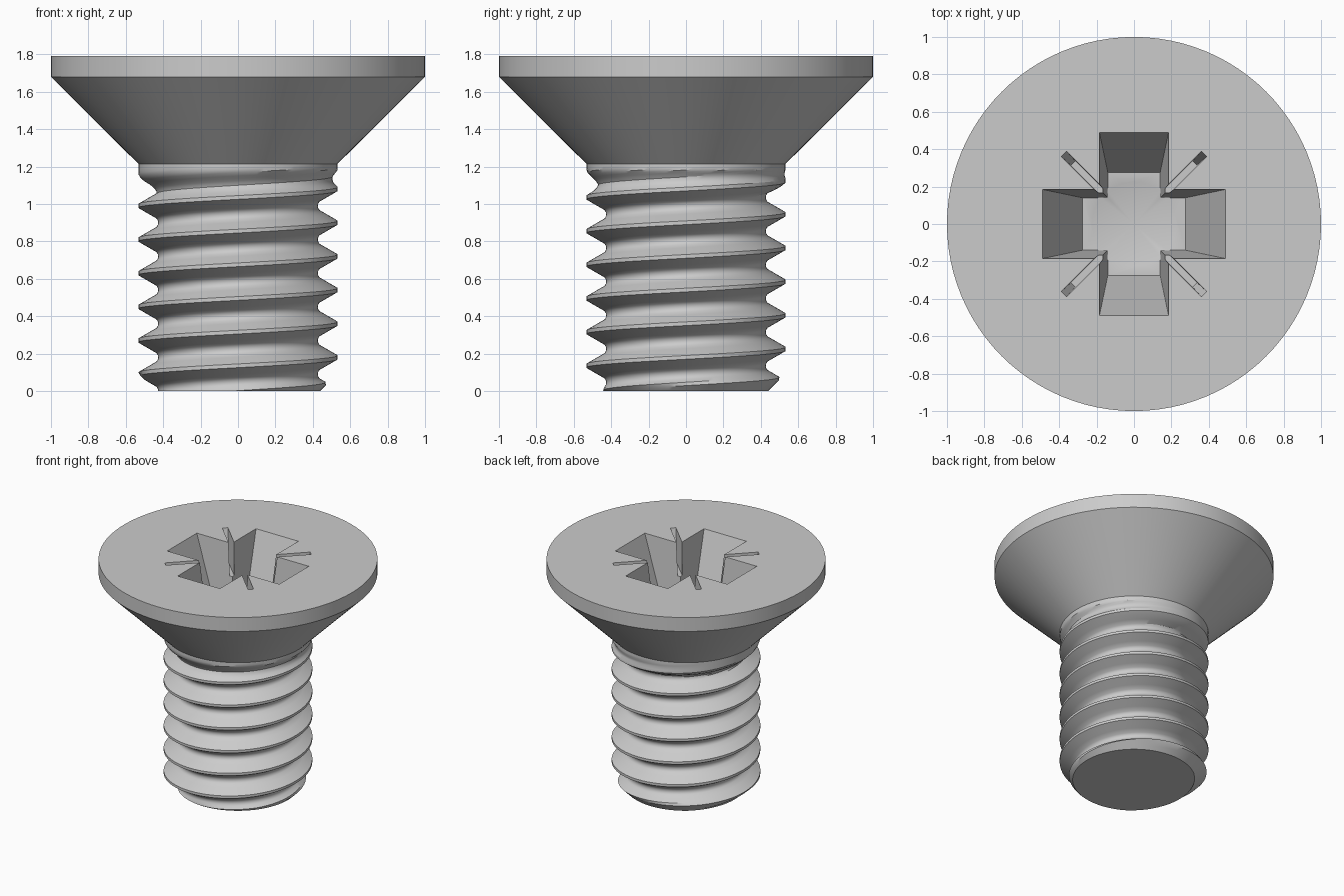
import bpy, bmesh, math
from mathutils import Matrix

if "Cube" in bpy.data.objects:
    bpy.data.objects.remove(bpy.data.objects["Cube"])

N = 96            # columns around the axis
PITCH = 0.18
NECK = 1.215      # underside of the head
TOP = 1.79
CREST = 0.533
# half of the thread groove: distance from groove centre, depth
GROOVE = [(0, 0.106), (0.012, 0.104), (0.025, 0.096), (0.043, 0.0643),
          (0.061, 0.033), (0.08, 0.0)]


def groove_depth(t):
    t = abs(t)
    for (a, da), (b, db) in zip(GROOVE, GROOVE[1:]):
        if t <= b:
            return da + (db - da) * (t - a) / (b - a)
    return 0.0


def thread_point(angle, t, turn):
    z = PITCH * (turn + 0.5 + angle / math.tau) + t
    zc = min(max(z, 0.0), NECK)
    t += zc - z
    t = (t + PITCH / 2) % PITCH - PITCH / 2
    fade = min(1.0, max(0.0, (1.18 - zc) / 0.12))      # thread run-out
    r = min(CREST - groove_depth(t) * fade, 0.44 + zc)  # tip chamfer
    return r, zc


def make_object(name, bm):
    bmesh.ops.remove_doubles(bm, verts=bm.verts, dist=1e-5)
    bmesh.ops.recalc_face_normals(bm, faces=bm.faces)
    mesh = bpy.data.meshes.new(name)
    bm.to_mesh(mesh)
    bm.free()
    obj = bpy.data.objects.new(name, mesh)
    bpy.context.collection.objects.link(obj)
    return obj


# Screw body: helical thread rows followed by the countersunk head rings
steps = [-t for t, d in GROOVE[:0:-1]] + [t for t, d in GROOVE]
bm = bmesh.new()
columns = []
for j in range(N + 1):
    a = math.tau * j / N
    rows = [thread_point(a, t, k) for k in range(-2, 8) for t in steps]
    rows += [(CREST, NECK), (1.0, 1.68), (1.0, TOP)]
    columns.append([bm.verts.new((r * math.cos(a), r * math.sin(a), z)) for r, z in rows])
for c, d in zip(columns, columns[1:]):
    for i in range(len(c) - 1):
        bm.faces.new((c[i], d[i], d[i + 1], c[i + 1]))
for row in (0, -1):
    bm.faces.new([c[row] for c in columns[:N]])
screw = make_object("screw", bm)


def tapered_bar(name, top, bottom, depth, angle):
    """Bar cutter through the axis, narrowing downwards from the head face."""
    lift = 0.05
    bm = bmesh.new()
    rings = []
    for z in (-depth, lift):
        f = -z / depth
        x, y = (p + (q - p) * f for p, q in zip(top, bottom))
        rings.append([bm.verts.new((sx * x, sy * y, TOP + z))
                      for sx, sy in ((-1, -1), (1, -1), (1, 1), (-1, 1))])
    lo, hi = rings
    bm.faces.new(lo)
    bm.faces.new(hi)
    for i in range(4):
        k = (i + 1) % 4
        bm.faces.new((lo[i], lo[k], hi[k], hi[i]))
    bm.transform(Matrix.Rotation(angle, 4, 'Z'))
    return make_object(name, bm)


# Recess cutters: cross wings, thin diagonal slots and a conical pit
DEPTH = 0.6
cutters = []
for q in range(2):
    turn = q * math.pi / 2
    cutters.append(tapered_bar("wing_cutter", (0.49, 0.185), (0.275, 0.14), DEPTH, turn))
    cutters.append(tapered_bar("slot_cutter", (0.53, 0.02), (0.46, 0.016), 0.25,
                               turn + math.pi / 4))
bm = bmesh.new()
bmesh.ops.create_cone(bm, cap_ends=True, segments=48, radius1=0.0, radius2=0.253, depth=0.09,
                      matrix=Matrix.Translation((0, 0, TOP - DEPTH - 0.035)))
cutters.append(make_object("pit_cutter", bm))

# Cut the recess
bpy.context.view_layer.objects.active = screw
for cutter in cutters:
    cutter.hide_render = True
    mod = screw.modifiers.new("recess", 'BOOLEAN')
    mod.operation = 'DIFFERENCE'
    mod.solver = 'EXACT'
    mod.object = cutter
    bpy.ops.object.modifier_apply(modifier=mod.name)
    bpy.data.objects.remove(cutter)

screw.select_set(True)
bpy.ops.object.shade_smooth_by_angle(angle=math.radians(30))
